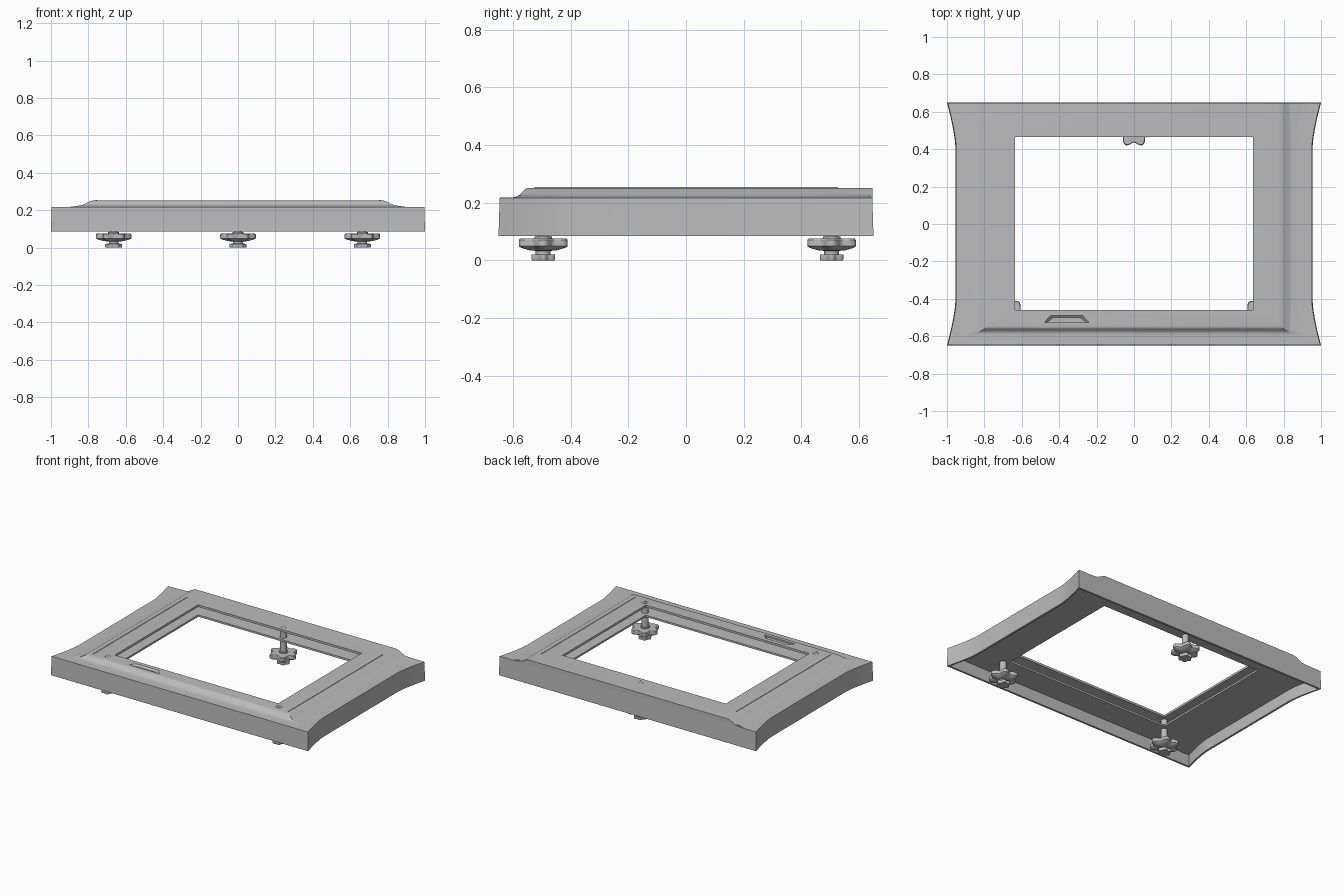
import bpy, bmesh, math

cube = bpy.data.objects.get("Cube")
if cube:
    bpy.data.objects.remove(cube, do_unlink=True)

grey = bpy.data.materials.new("plain grey")
grey.use_nodes = True
colour = (0.5, 0.5, 0.5, 1)
grey.diffuse_color = colour
grey.node_tree.nodes["Principled BSDF"].inputs["Base Color"].default_value = colour


def loft(name, rings, cyclic=False):
    """Skin a list of equal-length counter-clockwise rings."""
    bm = bmesh.new()
    loops = [[bm.verts.new(p) for p in ring] for ring in rings]
    n = len(loops[0])
    pairs = list(zip(loops, loops[1:]))
    if cyclic:
        pairs.append((loops[-1], loops[0]))
    else:
        bm.faces.new(loops[0][::-1])
        bm.faces.new(loops[-1])
    for a, b in pairs:
        for i in range(n):
            j = (i + 1) % n
            bm.faces.new((a[i], a[j], b[j], b[i]))
    mesh = bpy.data.meshes.new(name)
    bm.to_mesh(mesh)
    bm.free()
    mesh.materials.append(grey)
    obj = bpy.data.objects.new(name, mesh)
    bpy.context.collection.objects.link(obj)
    return obj


def activate(obj):
    bpy.ops.object.select_all(action='DESELECT')
    obj.select_set(True)
    bpy.context.view_layer.objects.active = obj


def smooth(obj, degrees=30):
    activate(obj)
    bpy.ops.object.shade_smooth_by_angle(angle=math.radians(degrees))


# Rectangular rings whose sides may follow the waisted outline
HALF = [0.64, 0.7, 0.76, 0.82, 0.88, 0.94, 0.98, 1]
SIDE = [-v for v in reversed(HALF)] + HALF


def waist(v, inset=0):
    flare = max(0, abs(v) - 0.64) / 0.36
    return 0.955 + 0.045 * flare ** 1.4 - inset


def ring(x, front, back, z):
    side_x = x if callable(x) else (lambda v: x)
    right = [(side_x(v), front + (back - front) * (v + 1) / 2, z) for v in SIDE]
    return right + [(-px, py, pz) for px, py, pz in reversed(right)]


def outline(inset, z):
    return ring(lambda v: waist(v, inset), inset - 0.65, 0.65 - inset, z)


def opening(z):
    return ring(0.635, -0.46, 0.465, z)


# Hollow frame shell, open underneath
shell = loft("frame_shell", [
    outline(0, 0.085),
    outline(0.004, 0.217),
    ring(0.87, -0.60, 0.646, 0.2185),
    ring(0.845, -0.585, 0.646, 0.222),
    ring(0.82, -0.572, 0.646, 0.232),
    ring(0.80, -0.561, 0.646, 0.244),
    ring(0.785, -0.553, 0.646, 0.2495),
    ring(0.775, -0.545, 0.646, 0.251),
    opening(0.251),
    opening(0.236),
    ring(0.77, -0.54, 0.635, 0.236),
    outline(0.014, 0.205),
    outline(0.014, 0.085),
], cyclic=True)


# Tapered finger recess in the front of the top
def trapezoid(shrink, z):
    low, high = 0.12 - shrink, 0.085 - shrink
    x, y = -0.36, -0.508
    return [(x - low, y - 0.019, z), (x + low, y - 0.019, z),
            (x + high, y + 0.019 - shrink, z), (x - high, y + 0.019 - shrink, z)]


cutter = loft("recess_cutter", [trapezoid(0.012, 0.24), trapezoid(0, 0.251),
                                trapezoid(0, 0.27)])
cutter.hide_render = True
cut = shell.modifiers.new("recess", 'BOOLEAN')
cut.operation = 'DIFFERENCE'
cut.object = cutter
activate(shell)
bpy.ops.object.modifier_apply(modifier=cut.name)
bpy.data.objects.remove(cutter, do_unlink=True)
smooth(shell)

# Lower clamping plate inside the shell
plate = loft("lower_plate", [outline(0.01, 0.167), outline(0.01, 0.18),
                             opening(0.18), opening(0.167)], cyclic=True)
smooth(plate)

# Thin guide lines on the top
for side, label in ((-1, "right"), (1, "left")):
    x = side * 0.758
    corners = [(x - 0.003, -0.525), (x + 0.003, -0.525), (x + 0.003, 0.525), (x - 0.003, 0.525)]
    loft(label + "_guide_line", [[(px, py, z) for px, py in corners] for z in (0.245, 0.254)])


# Six-lobed clamp knobs with their screws
def lobed(cx, cy, radius, z, depth=0.0, count=72):
    points = []
    for i in range(count):
        a = math.tau * i / count
        r = radius * (1 - depth * (1 - math.cos(6 * a)) / 2)
        points.append((cx + r * math.cos(a), cy + r * math.sin(a), z))
    return points


FOOT, KNOB = 0.2, 0.27
PROFILE = [(0.043, 0, FOOT), (0.045, 0.003, FOOT), (0.045, 0.02, FOOT), (0.026, 0.021, 0),
           (0.026, 0.033, 0), (0.05, 0.034, KNOB), (0.085, 0.043, KNOB), (0.095, 0.049, KNOB),
           (0.095, 0.07, KNOB), (0.09, 0.075, KNOB), (0.03, 0.076, 0), (0.03, 0.083, 0)]
SCREW = [(0.022, 0.08), (0.022, 0.2525), (0.011, 0.2525), (0.011, 0.245)]

for label, cx, cy in (("back", 0, 0.505), ("front_right", -0.665, -0.495),
                      ("front_left", 0.665, -0.495)):
    knob = loft(label + "_knob", [lobed(cx, cy, r, z, d) for r, z, d in PROFILE])
    screw = loft(label + "_screw", [lobed(cx, cy, r, z, 0, 24) for r, z in SCREW])
    smooth(knob)
    smooth(screw)
